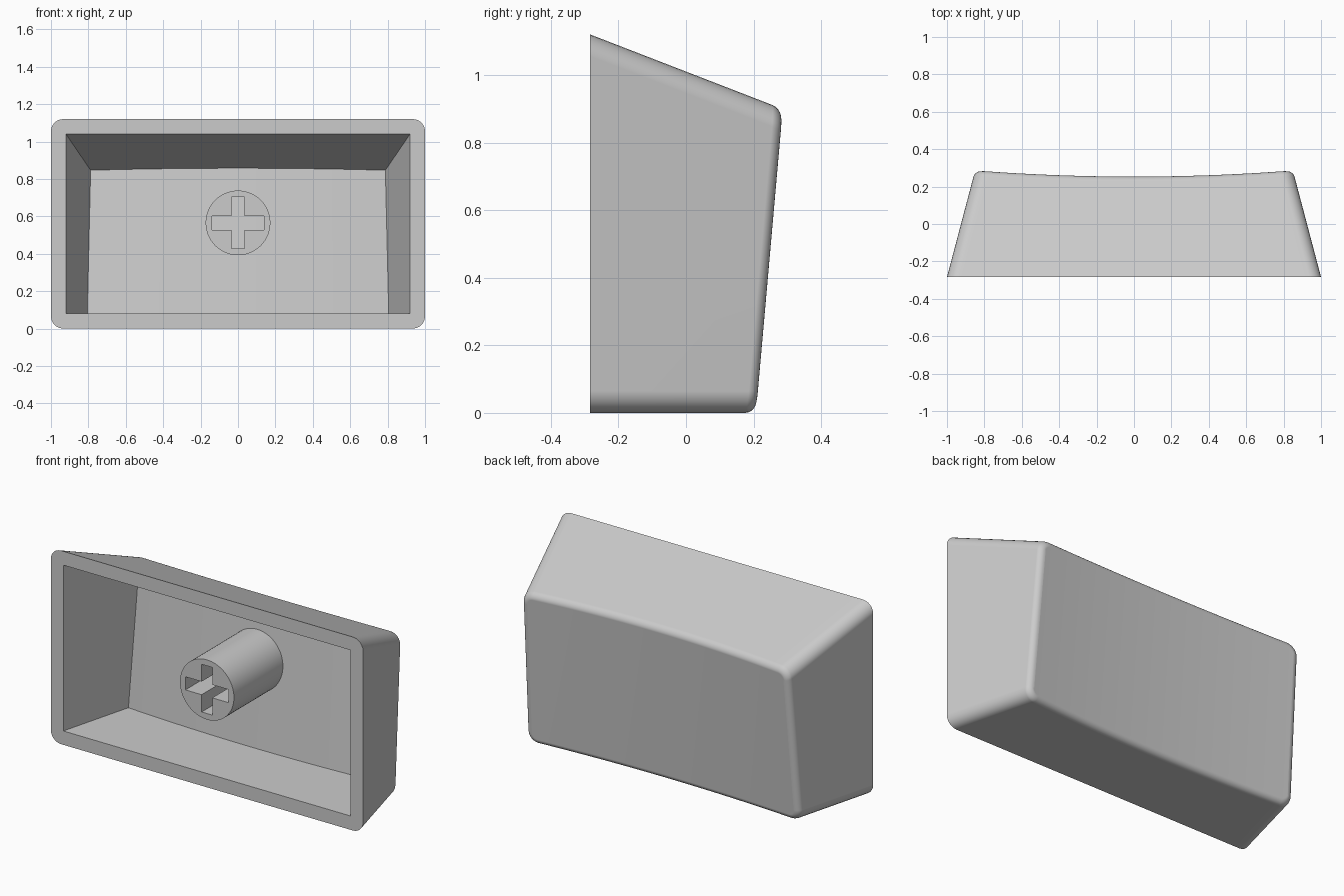
import bpy, bmesh
from math import sin, cos, pi, radians

if "Cube" in bpy.data.objects:
    bpy.data.objects.remove(bpy.data.objects["Cube"])

FRONT = -0.284            # open face of the cap
SIDE_TAPER, TOP_TAPER = 0.264, 0.387
FILLET, CORNER = 0.03, 0.065

grey = bpy.data.materials.new("light_grey_plastic")
grey.use_nodes = True
grey.diffuse_color = (0.6, 0.6, 0.6, 1)
grey.node_tree.nodes["Principled BSDF"].inputs["Base Color"].default_value = (0.6, 0.6, 0.6, 1)


def dish(x, z):
    """Depth of the tilted, hollowed back surface."""
    return 0.207 + 0.09 * z - 0.033 * (1 - (x / 0.84) ** 2)


def outline(half, low, high, radius, arc, cols=32):
    """Rounded rectangle as matching top and bottom columns, clockwise."""
    left = [(-half + radius * (1 - cos(a)), radius * (1 - sin(a)))
            for a in (i / arc * pi / 2 for i in range(arc))] if arc else []
    flat = half - radius
    mid = [(-flat + 2 * flat * i / cols, 0) for i in range(cols + 1)]
    columns = left + mid + [(-x, e) for x, e in reversed(left)]
    return ([(x, high - e) for x, e in columns]
            + [(x, low + e) for x, e in reversed(columns)])


def tapered(y, half, low, high, radius, arc, inset=0):
    s = y - FRONT
    return outline(half - SIDE_TAPER * s - inset, low + inset,
                   high - TOP_TAPER * s - inset, max(radius - inset, 0), arc)


def front_ring(bm, shape):
    return [bm.verts.new((x, FRONT, z)) for x, z in tapered(FRONT, *shape)]


def back_ring(bm, shape, drop, inset=0):
    """Ring where the tapered walls meet the dished surface lowered by drop."""
    ring = []
    for k in range(len(tapered(0, *shape))):
        y = 0.2
        for _ in range(7):
            x, z = tapered(y, *shape, inset)[k]
            y = dish(x, z) - drop
        ring.append(bm.verts.new((x, y, z)))
    return ring


def bridge(bm, a, b):
    n = len(a)
    for i in range(n):
        j = (i + 1) % n
        bm.faces.new((a[i], a[j], b[j], b[i]))


def close(bm, ring):
    """Fill a ring with vertical strips that follow the dish."""
    n = len(ring)
    for i in range(n // 2 - 1):
        bm.faces.new((ring[i], ring[i + 1], ring[n - 2 - i], ring[n - 1 - i]))


def fill_between(bm, *rings):
    edges = []
    for ring in rings:
        for i, v in enumerate(ring):
            w = ring[(i + 1) % len(ring)]
            edges.append(bm.edges.get((v, w)) or bm.edges.new((v, w)))
    bmesh.ops.triangle_fill(bm, edges=edges, use_beauty=True, normal=(0, -1, 0))


def finish(bm, name):
    bmesh.ops.recalc_face_normals(bm, faces=bm.faces[:])
    mesh = bpy.data.meshes.new(name)
    bm.to_mesh(mesh)
    bm.free()
    mesh.materials.append(grey)
    obj = bpy.data.objects.new(name, mesh)
    bpy.context.collection.objects.link(obj)
    bpy.ops.object.select_all(action='DESELECT')
    obj.select_set(True)
    bpy.context.view_layer.objects.active = obj
    bpy.ops.object.shade_smooth_by_angle(angle=radians(30))
    obj.modifiers.new("flat_panels", 'WEIGHTED_NORMAL').keep_sharp = True
    return obj


# Hollow cap: outer walls, filleted back edge, dished back, inner cavity
bm = bmesh.new()
outer = (1.0, 0.0, 1.12, CORNER, 6)
inner = (0.92, 0.08, 1.04, 0, 0)
rim = front_ring(bm, outer)
last = rim
STEPS = 5
for i in range(STEPS + 1):
    a = i / STEPS * pi / 2
    ring = back_ring(bm, outer, FILLET * (1 - sin(a)), FILLET * (1 - cos(a)))
    bridge(bm, last, ring)
    last = ring
close(bm, last)
mouth = front_ring(bm, inner)
floor = back_ring(bm, inner, 0.063)
bridge(bm, mouth, floor)
close(bm, floor)
fill_between(bm, rim, mouth)
finish(bm, "cap_shell")

# Round stem with a cross-shaped socket
bm = bmesh.new()
MID, RADIUS, REACH, SEGMENTS = 0.565, 0.173, 0.138, 64
circle = [(RADIUS * cos(2 * pi * i / SEGMENTS), RADIUS * sin(2 * pi * i / SEGMENTS))
          for i in range(SEGMENTS)]
w, h = 0.034, 0.038
quarter = [(REACH, h), (w, h), (w, REACH)]
cross = []
for sx, sz, step in ((1, 1, 1), (-1, 1, -1), (-1, -1, 1), (1, -1, -1)):
    cross += [(sx * x, sz * z) for x, z in quarter[::step]]
ends = []
for profile in (circle, cross):
    near, far = ([bm.verts.new((x, y, MID + z)) for x, z in profile]
                 for y in (FRONT, 0.19))
    bridge(bm, near, far)
    ends.append((near, far))
for rings in zip(*ends):
    fill_between(bm, *rings)
finish(bm, "stem")
